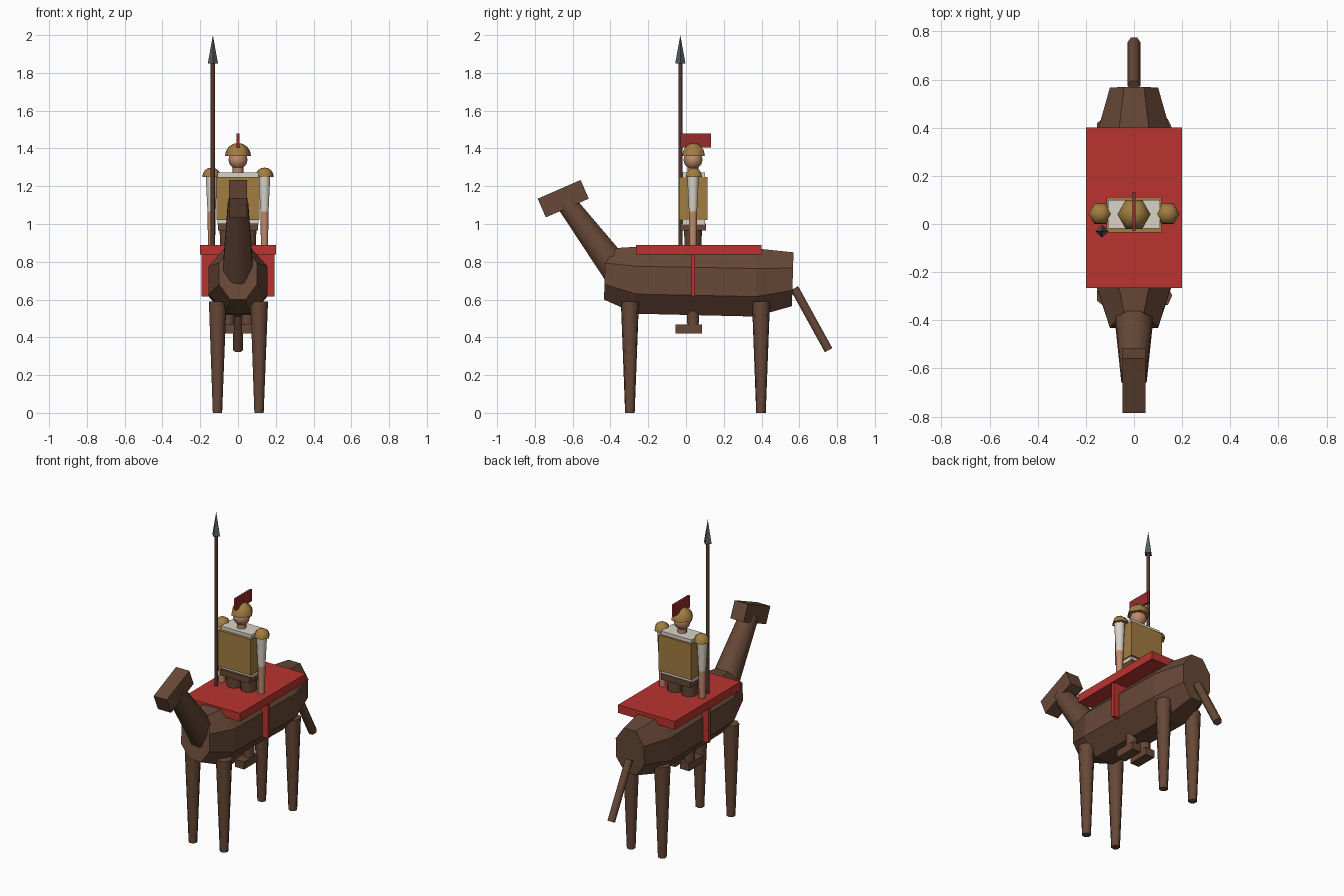
import bpy, bmesh
from math import radians, cos, sin, pi
from mathutils import Vector, Matrix

cube = bpy.data.objects.get("Cube")
if cube:
    bpy.data.objects.remove(cube, do_unlink=True)


def material(name, *srgb):
    m = bpy.data.materials.new(name)
    m.use_nodes = True
    c = [((s / 255 + 0.055) / 1.055) ** 2.4 for s in srgb] + [1]
    m.diffuse_color = c
    m.node_tree.nodes["Principled BSDF"].inputs["Base Color"].default_value = c
    return m


HIDE = material("horse_brown", 103, 72, 55)
WOOD = material("dark_wood", 82, 56, 44)
RED = material("blanket_red", 186, 52, 47)
CREST = material("crest_red", 150, 44, 43)
GOLD = material("bronze_gold", 162, 124, 64)
CLOTH = material("white_cloth", 216, 211, 199)
SKIN = material("skin", 190, 138, 108)
STEEL = material("dark_steel", 88, 94, 96)


def finish(name, bm, mat, smooth=False):
    bmesh.ops.recalc_face_normals(bm, faces=bm.faces)
    me = bpy.data.meshes.new(name)
    bm.to_mesh(me)
    bm.free()
    me.materials.append(mat)
    ob = bpy.data.objects.new(name, me)
    bpy.context.collection.objects.link(ob)
    if smooth:
        bpy.ops.object.select_all(action="DESELECT")
        ob.select_set(True)
        bpy.context.view_layer.objects.active = ob
        bpy.ops.object.shade_smooth_by_angle(angle=radians(65))
    return ob


def box(name, mat, x, y, z, tilt=0):
    """Box from (min, max) ranges, tilted about its own x axis."""
    bm = bmesh.new()
    mid = Vector([(a + b) / 2 for a, b in (x, y, z)])
    size = [b - a for a, b in (x, y, z)]
    bmesh.ops.create_cube(bm, size=1, matrix=Matrix.Translation(mid)
                          @ Matrix.Rotation(tilt, 4, "X") @ Matrix.Diagonal(size + [1]))
    return finish(name, bm, mat)


def tube(name, mat, points, radii, sides, phase=0.0, smooth=True):
    """Loft of polygon rings along an axis lying in a y-z plane."""
    bm = bmesh.new()
    points = [Vector(p) for p in points]
    u = Vector((1, 0, 0))
    v = (points[-1] - points[0]).normalized().cross(u)
    rings = []
    for p, r in zip(points, radii):
        ru, rv = r if isinstance(r, tuple) else (r, r)
        angles = [2 * pi * i / sides + phase for i in range(sides)]
        rings.append([bm.verts.new(p + u * ru * cos(a) + v * rv * sin(a)) for a in angles])
    for lo, hi in zip(rings, rings[1:]):
        for i in range(sides):
            j = (i + 1) % sides
            bm.faces.new((lo[i], lo[j], hi[j], hi[i]))
    bm.faces.new(rings[0])
    bm.faces.new(rings[-1])
    bmesh.ops.remove_doubles(bm, verts=bm.verts, dist=0.0005)
    return finish(name, bm, mat, smooth)


def ball(name, mat, center, r, sides, start, steps=4):
    """Sphere cap from latitude start (degrees) up to the pole."""
    lats = [radians(start + (90 - start) * i / steps) for i in range(steps + 1)]
    c = Vector(center)
    return tube(name, mat, [c + Vector((0, 0, r * sin(a))) for a in lats],
                [r * cos(a) for a in lats], sides)


# Horse body: faceted barrel, front upper edge leaning back
k = 1 / cos(pi / 8)
sections = [(-0.43, 0.10, 0.60, 0.873), (-0.26, 0.155, 0.525, 0.88),
            (0.37, 0.155, 0.51, 0.87), (0.565, 0.10, 0.565, 0.85)]
body = tube("horse_body", HIDE, [(0, y, (a + b) / 2) for y, w, a, b in sections],
            [(w * k, (b - a) / 2 * k) for y, w, a, b in sections], 8, pi / 8, False)
for vert in body.data.vertices:
    if vert.co.y < -0.4 and vert.co.z > 0.85:
        vert.co.y += 0.06

# Horse neck, head and tail
tube("horse_neck", HIDE, [(0, -0.34, 0.72), (0, -0.64, 1.12)], [0.09, 0.057], 8, pi / 8)
box("horse_head", HIDE, (-0.047, 0.047), (-0.774, -0.526), (1.08, 1.188), radians(23.5))
tube("horse_tail", HIDE, [(0, 0.755, 0.332), (0, 0.574, 0.66)], [0.026, 0.026], 6)

# Horse legs
for side, x in (("right", -0.11), ("left", 0.11)):
    for end, y in (("front", -0.297), ("rear", 0.397)):
        tube(f"{end}_{side}_leg", HIDE, [(x, y, 0), (x, y, 0.59)], [0.026, 0.049], 7)

# Blanket and girth strap
box("blanket", RED, (-0.2, 0.2), (-0.265, 0.4), (0.838, 0.89))
box("girth_strap", RED, (-0.192, 0.192), (0.028, 0.048), (0.615, 0.85))

# Rider legs, boots, arms and shoulder guards
Y = 0.037
for side, s in (("right", -1), ("left", 1)):
    tube(f"rider_{side}_leg", HIDE, [(s * 0.05, Y, 0.45), (s * 0.05, Y, 0.985)],
         [0.032, 0.052], 8, pi / 8)
    box(f"rider_{side}_boot", HIDE, sorted((s * 0.018, s * 0.082)), (-0.055, 0.085), (0.42, 0.468))
    x = s * 0.14
    tube(f"{side}_sleeve", CLOTH, [(x, Y, 1.06), (x, Y, 1.25)], [0.023, 0.033], 8, pi / 8)
    tube(f"{side}_forearm", SKIN, [(x, Y, 0.89), (x, Y, 1.065)], [0.02, 0.024], 8, pi / 8)
    ball(f"{side}_shoulder_guard", GOLD, (x, Y + 0.005, 1.25), 0.049, 6, 0)

# Rider torso: tunic inside a breastplate, with a leather belt below
box("belt", HIDE, (-0.105, 0.105), (-0.033, 0.105), (0.965, 1.003))
box("tunic", CLOTH, (-0.108, 0.108), (-0.018, 0.1), (0.998, 1.272))
box("breastplate", GOLD, (-0.115, 0.115), (-0.036, 0.113), (1.022, 1.25))

# Rider neck, head, helmet and crest
tube("rider_neck", SKIN, [(0, Y, 1.26), (0, Y, 1.31)], [0.028, 0.028], 8)
ball("rider_head", SKIN, (0, Y, 1.34), 0.051, 8, -90, 6)
ball("helmet", GOLD, (0, Y + 0.003, 1.36), 0.069, 6, 0)
box("helmet_crest", CREST, (-0.007, 0.007), (-0.03, 0.132), (1.405, 1.48))

# Spear
tube("spear_shaft", WOOD, [(-0.133, -0.03, 0.87), (-0.133, -0.03, 1.86)], [0.012, 0.012], 6)
tube("spear_tip", STEEL, [(-0.133, -0.03, 1.85), (-0.133, -0.03, 2.0)], [0.027, 0], 4, 0, False)
